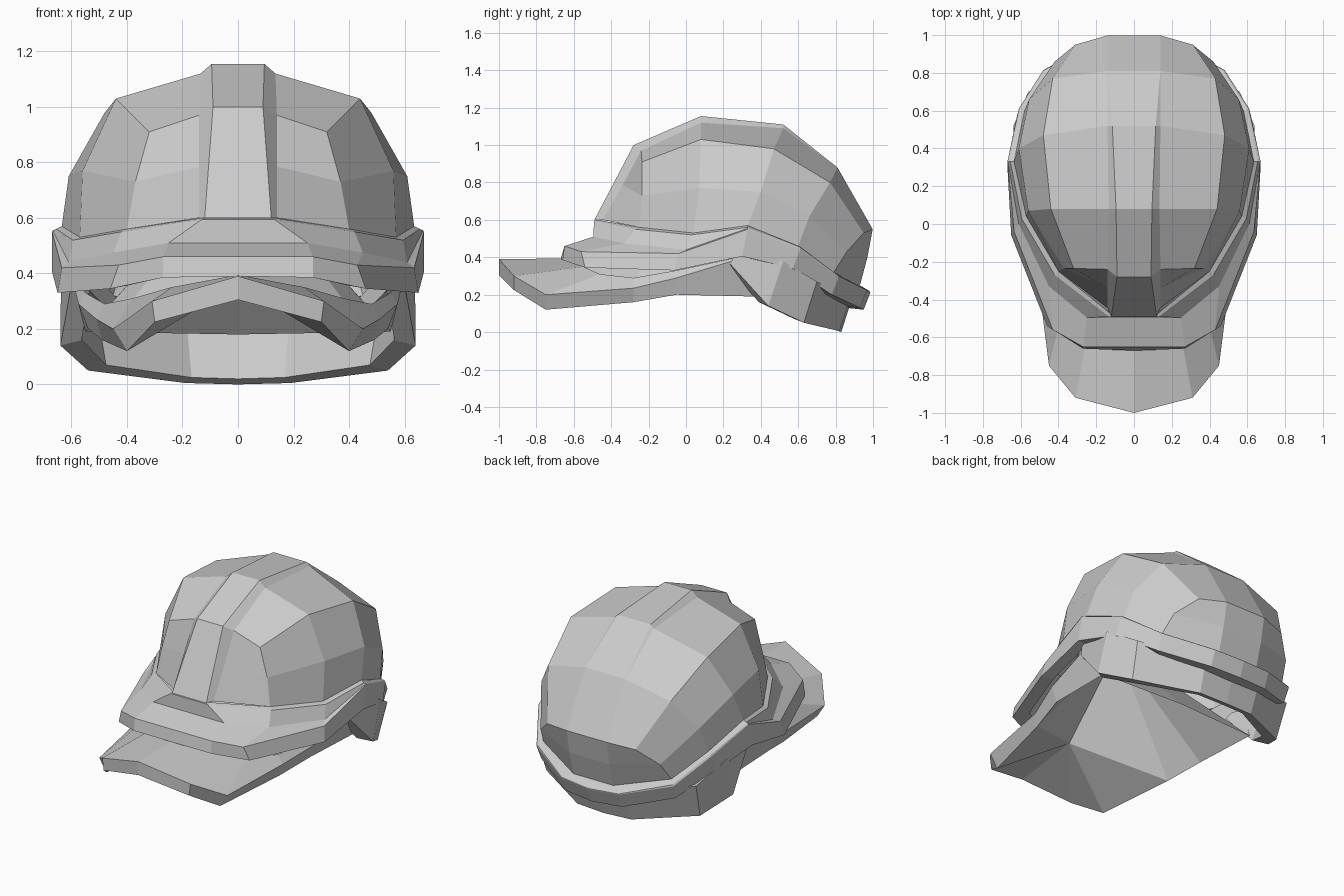
import bpy, bmesh


def part(name, rows, extra=()):
    """Loft half rows of points (x >= 0), add extra faces, and mirror in x."""
    bm = bmesh.new()
    cache = {}

    def vert(p):
        p = tuple(round(c, 4) for c in p)
        if p not in cache:
            cache[p] = bm.verts.new(p)
        return cache[p]

    def face(pts):
        vs = list(dict.fromkeys(vert(p) for p in pts))
        if len(vs) > 2 and not bm.faces.get(vs):
            bm.faces.new(vs)

    for a, b in zip(rows, rows[1:]):
        for i in range(len(a) - 1):
            face((a[i], a[i + 1], b[i + 1], b[i]))
    for f in extra:
        face(f)
    bmesh.ops.recalc_face_normals(bm, faces=bm.faces)
    me = bpy.data.meshes.new(name)
    bm.to_mesh(me)
    bm.free()
    ob = bpy.data.objects.new(name, me)
    bpy.context.collection.objects.link(ob)
    m = ob.modifiers.new("mirror", 'MIRROR')
    m.use_clip = True
    m.merge_threshold = 0.002
    return ob


def inset(row, s, dz=0.0):
    return [(x * s, 0.15 + (y - 0.15) * s, z + dz) for x, y, z in row]


# Shell: base, middle and roof-edge rows from the front ridge to the back
base = [(.14, -.445, .60), (.40, -.25, .56), (.57, .04, .53), (.635, .33, .57),
        (.58, .60, .46), (.45, .79, .32), (.14, .93, .25), (0, .93, .25)]
mid = [(.14, -.34, .785), (.37, -.235, .73), (.56, .07, .77), (.61, .40, .75),
       (.555, .66, .62), (.42, .86, .43), (.14, .97, .40), (0, .97, .40)]
roof = [(.14, -.24, .97), (.32, -.235, .91), (.44, .08, 1.03), (.48, .47, .98),
        (.43, .77, .80), (.31, .95, .53), (.14, .998, .55), (0, .998, .55)]
front = [(.135, -.265, .985), (.36, -.235, .93)]
foot = [roof[0], (.135, .08, 1.12), (.14, .52, 1.09), (.14, .81, .88)]
ridge = [(.12, -.49, .60), (.09, -.28, 1.0), (.095, .08, 1.155),
         (.115, .52, 1.11), foot[3], roof[6]]
center = [(0, y, z) for _, y, z in ridge]
faces = [(roof[0], roof[1], roof[2], foot[1]),
         (roof[2], roof[3], foot[2], foot[1]),
         (roof[3], roof[4], foot[3], foot[2]),
         (roof[4], roof[5], roof[6], foot[3]),
         (base[0], mid[0], roof[0], ridge[1], ridge[0])]
faces += [(foot[i], foot[i + 1], ridge[i + 2], ridge[i + 1]) for i in range(3)]
faces += [(ridge[i], ridge[i + 1], center[i + 1], center[i]) for i in range(5)]
part("shell", [base, mid, roof], faces)

# Rim: stepped band with a short brim at the front
shell_foot = [(0, -.47, .60), (.13, -.47, .60)] + base[1:]
ledge = [(0, -.492, .595), (.13, -.492, .595), (.42, -.27, .55),
         (.595, .03, .52), (.655, .33, .56), (.60, .61, .455),
         (.47, .81, .305), (.20, .96, .23), (0, .98, .22)]
step = [(0, -.495, .51), (.25, -.495, .51), (.45, -.33, .475), (.61, .0, .44),
        (.668, .33, .555), (.605, .61, .45), (.475, .815, .30),
        (.20, .965, .225), (0, .985, .215)]
upper = [(0, -.65, .46), (.27, -.65, .46), (.43, -.56, .43), (.635, -.04, .42),
         (.67, .33, .55), (.61, .61, .44), (.48, .815, .29), (.20, .965, .22),
         (0, .985, .21)]
lower = [(0, -.67, .39), (.27, -.66, .385), (.46, -.54, .345), (.65, -.06, .33),
         (.67, .30, .405), (.62, .57, .34), (.47, .78, .20), (.20, .93, .13),
         (0, .95, .12)]
part("rim", [shell_foot, ledge, step, upper, lower, inset(lower, .88, .01),
             inset(shell_foot, .95, -.02)])

# Peak: roof-like folded visor whose side skirts run back under the shell
inner = [(0, -.55, .395), (.24, -.55, .35), (.38, -.46, .31), (.48, -.28, .29),
         (.55, -.05, .33), (.59, .28, .40)]
top = [(0, -1, .39), (.31, -.92, .30), (.45, -.75, .20), (.51, -.28, .235),
       (.575, -.05, .29), (.60, .28, .39)]
under = [(0, -1, .305), (.30, -.92, .225), (.40, -.75, .12), (.49, -.28, .16),
         (.54, -.05, .20), (.55, .38, .19)]
# Underside: shallow fold at the front, hollow crown behind it
fold, crown, back = (0, -.58, .36), (0, -.15, .80), (0, .42, .18)
fan = under + [back]
hollow = [(fan[i], fan[i + 1], fold) for i in range(3)]
hollow += [(fan[i], fan[i + 1], crown) for i in range(3, 6)]
hollow += [(fold, fan[3], crown), (inner[5], top[5], under[5])]
part("peak", [inner, top, under], hollow)

# Nape strap: hanging band around the back
strap_low = [(.60, .24, .36), (.64, .44, .14), (.54, .63, .05), (.19, .82, .005),
             (0, .83, .0)]
strap_top = [(.61, .26, .42), (.638, .52, .38), (.56, .70, .27), (.20, .88, .19),
             (0, .89, .185)]
strap_low_in = [(x * .88, y - .05, z + .02) for x, y, z in strap_low]
strap_top_in = [(x * .91, y - .05, z) for x, y, z in strap_top]
part("nape_strap", [strap_low, strap_top, strap_top_in, strap_low_in, strap_low])
